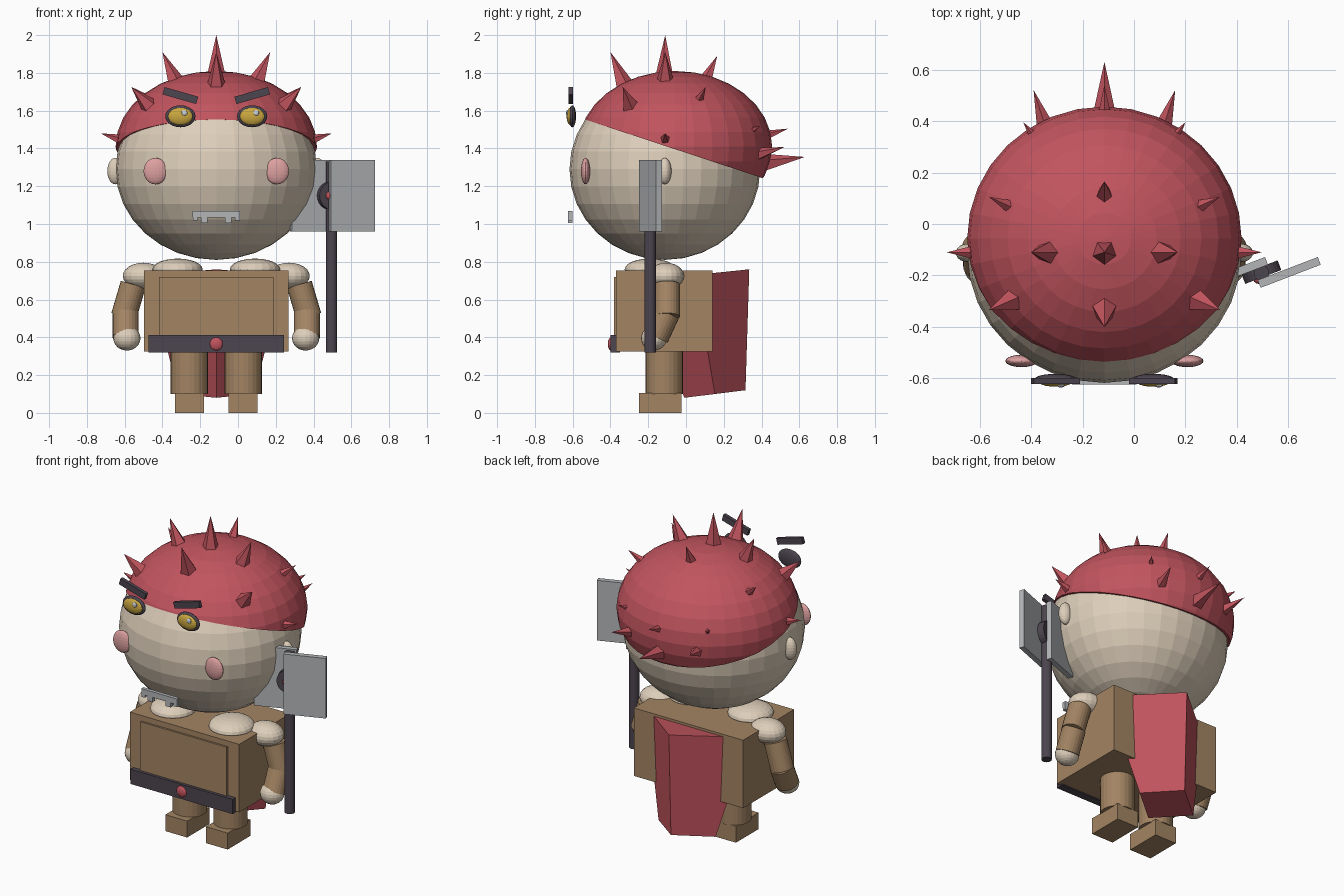
import bpy, bmesh, math
from mathutils import Matrix, Vector, Euler

if "Cube" in bpy.data.objects:
    bpy.data.objects.remove(bpy.data.objects["Cube"])

CX = -0.115  # mirror plane of the character


def material(name, rgb):
    m = bpy.data.materials.new(name)
    lin = [c / 12.92 if c <= 0.04045 else ((c + 0.055) / 1.055) ** 2.4 for c in rgb]
    m.diffuse_color = (*lin, 1)
    m.use_nodes = True
    m.node_tree.nodes["Principled BSDF"].inputs["Base Color"].default_value = m.diffuse_color
    return m


RED = material("crimson", (0.76, 0.33, 0.37))
SKIN = material("pale skin", (0.87, 0.81, 0.73))
BROWN = material("leather brown", (0.64, 0.52, 0.39))
DARK = material("charcoal", (0.30, 0.27, 0.31))
STEEL = material("steel", (0.70, 0.71, 0.72))
GOLD = material("amber", (0.80, 0.66, 0.25))
PINK = material("blush pink", (0.87, 0.63, 0.63))
GLINT = material("glint", (0.80, 0.82, 0.84))


def finish(bm, name, mat):
    bmesh.ops.recalc_face_normals(bm, faces=bm.faces)
    me = bpy.data.meshes.new(name)
    bm.to_mesh(me)
    bm.free()
    me.materials.append(mat)
    ob = bpy.data.objects.new(name, me)
    bpy.context.collection.objects.link(ob)
    return ob


def xform(loc, rot=(0, 0, 0), scale=(1, 1, 1)):
    return Matrix.LocRotScale(Vector(loc), Euler(rot), Vector(scale))


def ball(name, loc, radii, mat, seg=20, rings=12, cut=None):
    bm = bmesh.new()
    bmesh.ops.create_uvsphere(bm, u_segments=seg, v_segments=rings, radius=1,
                              matrix=xform(loc, scale=radii))
    if cut:  # keep only the side the plane normal points away from
        geom = bm.verts[:] + bm.edges[:] + bm.faces[:]
        bmesh.ops.bisect_plane(bm, geom=geom, plane_co=cut[0], plane_no=cut[1], clear_outer=True)
        bmesh.ops.holes_fill(bm, edges=[e for e in bm.edges if e.is_boundary])
    return finish(bm, name, mat)


def box(name, loc, size, mat, rot=(0, 0, 0)):
    bm = bmesh.new()
    bmesh.ops.create_cube(bm, size=1, matrix=xform(loc, rot, size))
    return finish(bm, name, mat)


def rod(name, a, b, r1, r2, mat, seg=24):
    a, b = Vector(a), Vector(b)
    d = b - a
    m = Matrix.Translation((a + b) / 2) @ d.to_track_quat('Z', 'Y').to_matrix().to_4x4()
    bm = bmesh.new()
    bmesh.ops.create_cone(bm, cap_ends=True, segments=seg, radius1=r1, radius2=r2,
                          depth=d.length, matrix=m)
    return finish(bm, name, mat)


# Head and hair share a sloping hairline
line, up = Vector((0, -0.07, 1.40)), Vector((0, 0.33, 1))
ball("head", (CX, -0.112, 1.29), (0.533, 0.505, 0.48), SKIN, 32, 16, (line, up))
ball("hair", (CX, -0.057, 1.41), (0.533, 0.513, 0.40), RED, 32, 16, (line, -up))

# Hair spikes: base offset from centre, tip, radius
SPIKES = [
    ((0, -0.11, 1.77), (0, -0.11, 2.0), 0.06),
    ((0, -0.33, 1.74), (0, -0.40, 1.91), 0.055),
    ((0, 0.11, 1.77), (0, 0.165, 1.89), 0.04),
    ((0, 0.40, 1.32), (0, 0.63, 1.355), 0.058),
    ((0, 0.43, 1.47), (0, 0.54, 1.505), 0.03),
    ((0.215, -0.11, 1.75), (0.285, -0.11, 1.91), 0.055),
    ((0.37, -0.30, 1.64), (0.45, -0.335, 1.725), 0.047),
    ((0.37, 0.07, 1.66), (0.448, 0.105, 1.725), 0.032),
    ((0.52, -0.11, 1.45), (0.612, -0.11, 1.48), 0.03),
    ((0.23, 0.38, 1.37), (0.275, 0.52, 1.407), 0.04),
    ((0.285, 0.355, 1.50), (0.315, 0.395, 1.52), 0.02),
]
for (bx, by, bz), (tx, ty, tz), r in SPIKES:
    for s in ((1, -1) if bx else (1,)):
        a, b = Vector((CX + s * bx, by, bz)), Vector((CX + s * tx, ty, tz))
        a -= (b - a).normalized() * 0.02
        rod("hair_spike", a, b, r, 0, RED, 5)

# Paired face, arm and leg parts
for s, side in ((-1, "left"), (1, "right")):
    def P(x, y, z):
        return (CX + s * x, y, z)
    ex = P(0.19, 0, 0)[0]
    ball(side + "_eye_rim", (ex, -0.602, 1.57), (0.08, 0.02, 0.058), DARK)
    ball(side + "_eye", (ex, -0.612, 1.57), (0.066, 0.02, 0.046), GOLD)
    ball(side + "_eye_glint", (ex + 0.021, -0.627, 1.588), (0.016, 0.008, 0.016), GLINT, 12, 8)
    box(side + "_brow", P(0.19, -0.61, 1.68), (0.185, 0.022, 0.04), DARK,
        (0, -s * math.radians(16), 0))
    ball(side + "_cheek", P(0.322, -0.532, 1.28), (0.063, 0.024, 0.07), PINK)
    ball(side + "_ear", P(0.535, -0.112, 1.28), (0.042, 0.035, 0.07), SKIN)
    box(side + "_tooth", P(0.063, -0.613, 1.025), (0.035, 0.022, 0.04), STEEL)
    box(side + "_mouth_end", P(0.112, -0.613, 1.033), (0.025, 0.022, 0.03), STEEL)
    # fur collar and shoulder
    ball(side + "_collar_fur", P(0.205, -0.19, 0.76), (0.133, 0.135, 0.057), SKIN)
    ball(side + "_shoulder_fur", P(0.385, -0.105, 0.725), (0.11, 0.095, 0.07), SKIN)
    # arm
    rod(side + "_upper_arm", P(0.44, -0.10, 0.68), P(0.49, -0.10, 0.51), 0.068, 0.068, BROWN)
    rod(side + "_forearm", P(0.48, -0.10, 0.53), P(0.48, -0.16, 0.40), 0.069, 0.069, BROWN)
    ball(side + "_hand", P(0.473, -0.17, 0.395), (0.072, 0.068, 0.065), SKIN)
    # leg
    rod(side + "_leg", P(0.143, -0.115, 0.10), P(0.143, -0.115, 0.35), 0.099, 0.099, BROWN)
    box(side + "_foot", P(0.142, -0.137, 0.052), (0.152, 0.226, 0.104), BROWN)

# Mouth guard
box("mouth_bar", (CX, -0.613, 1.052), (0.25, 0.022, 0.036), STEEL)

# Torso, chest panel, belt
box("torso", (CX, -0.115, 0.54), (0.765, 0.51, 0.43), BROWN)
box("chest_panel", (CX, -0.367, 0.545), (0.605, 0.03, 0.35), BROWN)
box("belt", (CX, -0.375, 0.365), (0.715, 0.05, 0.093), DARK)
ball("belt_stud", (CX, -0.397, 0.365), (0.035, 0.017, 0.035), RED)

# Cape: diamond section tapering downwards
bm = bmesh.new()
rows = []
for back, half_y, half_x, z_back, z_front in ((0.315, 0.162, 0.20, 0.12, 0.08),
                                              (0.335, 0.29, 0.36, 0.76, 0.70)):
    mid, zm = back - half_y, (z_back + z_front) / 2
    rows.append([bm.verts.new(v) for v in (
        (CX, back, z_back), (CX - half_x, mid, zm),
        (CX, back - 2 * half_y, z_front), (CX + half_x, mid, zm))])
low, top = rows
bm.faces.new(low)
bm.faces.new(top)
for i in range(4):
    j = (i + 1) % 4
    bm.faces.new((low[i], low[j], top[j], top[i]))
finish(bm, "cape", RED)

# Axe: handle, two plates turned about z, hub and stud
YAW = math.radians(21)
rod("axe_handle", (0.495, -0.19, 0.32), (0.495, -0.19, 1.33), 0.03, 0.03, DARK)
box("axe_blade_outer", (0.603, -0.188, 1.15), (0.25, 0.032, 0.38), STEEL, (0, 0, YAW))
box("axe_blade_inner", (0.398, -0.188, 1.15), (0.25, 0.032, 0.38), STEEL, (0, 0, YAW))
n = Vector((math.sin(YAW), -math.cos(YAW), 0))
hub = Vector((0.495, -0.187, 1.15))
rod("axe_hub", hub - n * 0.02, hub + n * 0.02, 0.075, 0.075, DARK)
ball("axe_stud", hub + n * 0.03 + Vector((-0.02, 0, 0)), (0.022, 0.018, 0.022), RED, 12, 8)
